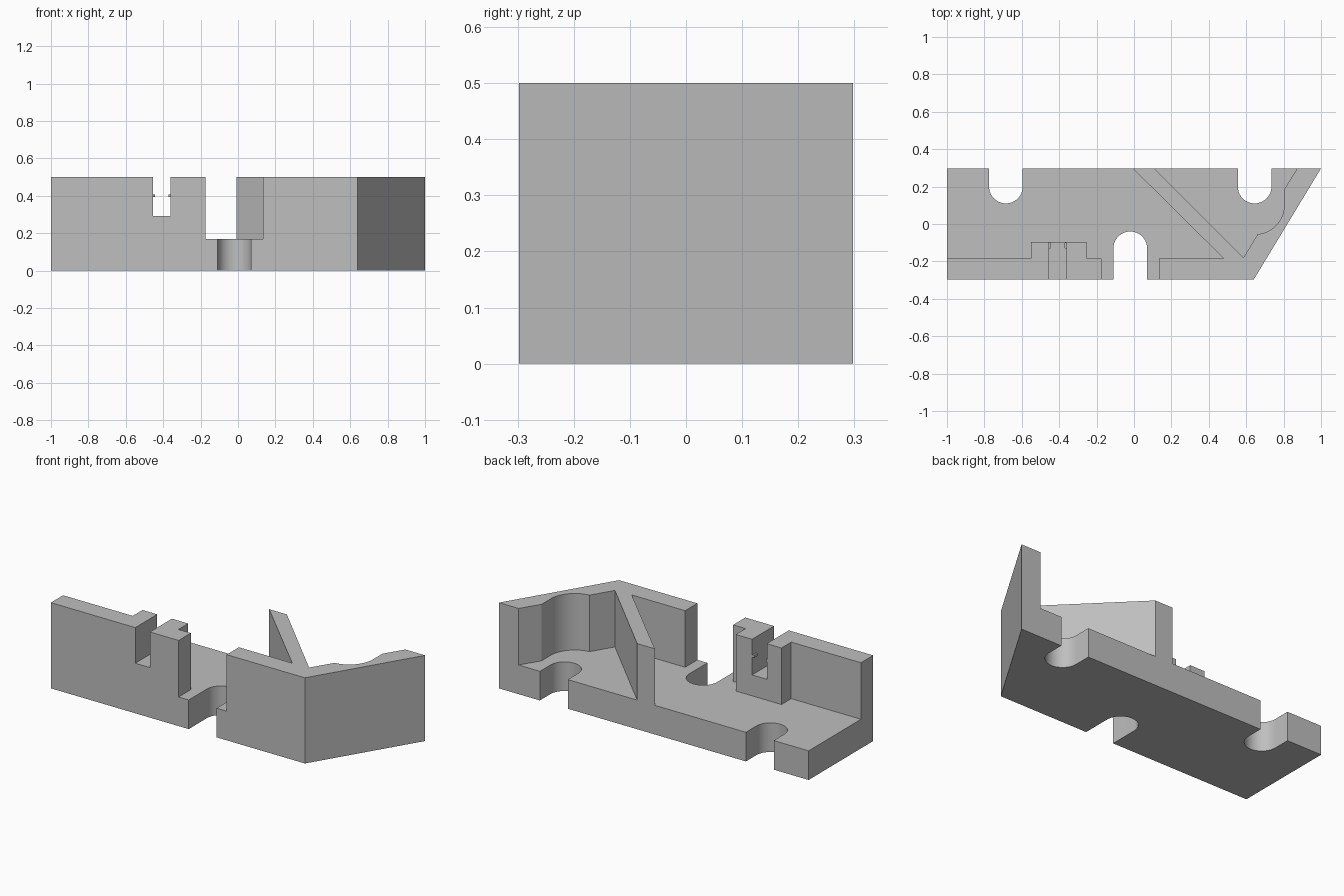
import bpy, bmesh
from math import sin, cos, pi, radians

cube = bpy.data.objects.get("Cube")
if cube:
    bpy.data.objects.remove(cube, do_unlink=True)

FRONT, BACK = -0.2975, 0.2975
FLOOR, TOP = 0.17, 0.5
SLOT_R = 0.09

grey = bpy.data.materials.new("light grey")
grey.use_nodes = True
colour = (0.52, 0.52, 0.52, 1)
grey.diffuse_color = colour
grey.node_tree.nodes["Principled BSDF"].inputs["Base Color"].default_value = colour


def arc(cx, cy, r, start, end, steps=20):
    angles = [radians(start + (end - start) * i / steps) for i in range(steps + 1)]
    return [(cx + r * cos(a), cy + r * sin(a)) for a in angles]


def prism(name, outline, z0, z1):
    """Extrude a plan outline from z0 up to z1."""
    bm = bmesh.new()
    face = bm.faces.new([bm.verts.new((x, y, z0)) for x, y in outline])
    ext = bmesh.ops.extrude_face_region(bm, geom=[face])
    for v in ext["geom"]:
        if isinstance(v, bmesh.types.BMVert):
            v.co.z = z1
    bmesh.ops.recalc_face_normals(bm, faces=bm.faces)
    mesh = bpy.data.meshes.new(name)
    bm.to_mesh(mesh)
    bm.free()
    mesh.materials.append(grey)
    obj = bpy.data.objects.new(name, mesh)
    bpy.context.collection.objects.link(obj)
    return obj


def combine(target, tool, operation):
    mod = target.modifiers.new(operation.lower(), "BOOLEAN")
    mod.operation, mod.solver, mod.object = operation, "EXACT", tool
    bpy.context.view_layer.objects.active = target
    bpy.ops.object.modifier_apply(modifier=mod.name)
    bpy.data.objects.remove(tool, do_unlink=True)


def back_slot(cx):
    return [(cx + SLOT_R, BACK)] + arc(cx, 0.20, SLOT_R, 0, -180) + [(cx - SLOT_R, BACK)]


# Floor plate with three round-ended screw slots
plate = [(-1, FRONT), (-0.11, FRONT)]
plate += arc(-0.02, -0.13, SLOT_R, 180, 0) + [(0.07, FRONT)]
plate += [(0.64, FRONT), (1, BACK)] + back_slot(0.645) + back_slot(-0.685) + [(-1, BACK)]
body = prism("bracket_body", plate, 0, FLOOR)

# Straight front wall with its thick block, cut by a square notch
straight = [(-1, FRONT), (-0.175, FRONT), (-0.175, -0.185), (-0.255, -0.185),
            (-0.255, -0.095), (-0.55, -0.095), (-0.55, -0.185), (-1, -0.185)]
wall = prism("notched_wall", straight, FLOOR, TOP)
notch = prism("notch_cutter", [(-0.455, -0.4), (-0.36, -0.4), (-0.36, 0), (-0.455, 0)],
              0.292, 0.6)
notch.hide_render = True
combine(wall, notch, "DIFFERENCE")
combine(body, wall, "UNION")

# Angled corner wall with scooped inside and diagonal rib
corner = [(0.135, FRONT), (0.64, FRONT), (1, BACK), (0.873, BACK), (0.803, 0.185)]
corner += arc(0.648, 0.10, 0.155, 0, -85)
corner += [(0.585, -0.18), (0.107, BACK), (-0.007, BACK), (0.48, -0.185), (0.135, -0.185)]
combine(body, prism("corner_wall", corner, FLOOR, TOP), "UNION")

# Merge coplanar faces left by the unions
bm = bmesh.new()
bm.from_mesh(body.data)
bmesh.ops.remove_doubles(bm, verts=bm.verts, dist=0.0001)
bmesh.ops.dissolve_limit(bm, angle_limit=radians(0.5), verts=bm.verts, edges=bm.edges)
bm.to_mesh(body.data)
bm.free()

# Small retaining nubs on both sides of the notch
for name, x, side in (("left_nub", -0.36, -1), ("right_nub", -0.455, 1)):
    tip = x + side * 0.011
    nub = prism(name, [(x, -0.135), (tip, -0.128), (tip, -0.102), (x, -0.095)], 0.393, 0.407)

# Smooth the curved slots, keep the corners crisp
bpy.ops.object.select_all(action="DESELECT")
body.select_set(True)
bpy.context.view_layer.objects.active = body
bpy.ops.object.shade_smooth_by_angle(angle=radians(25))
